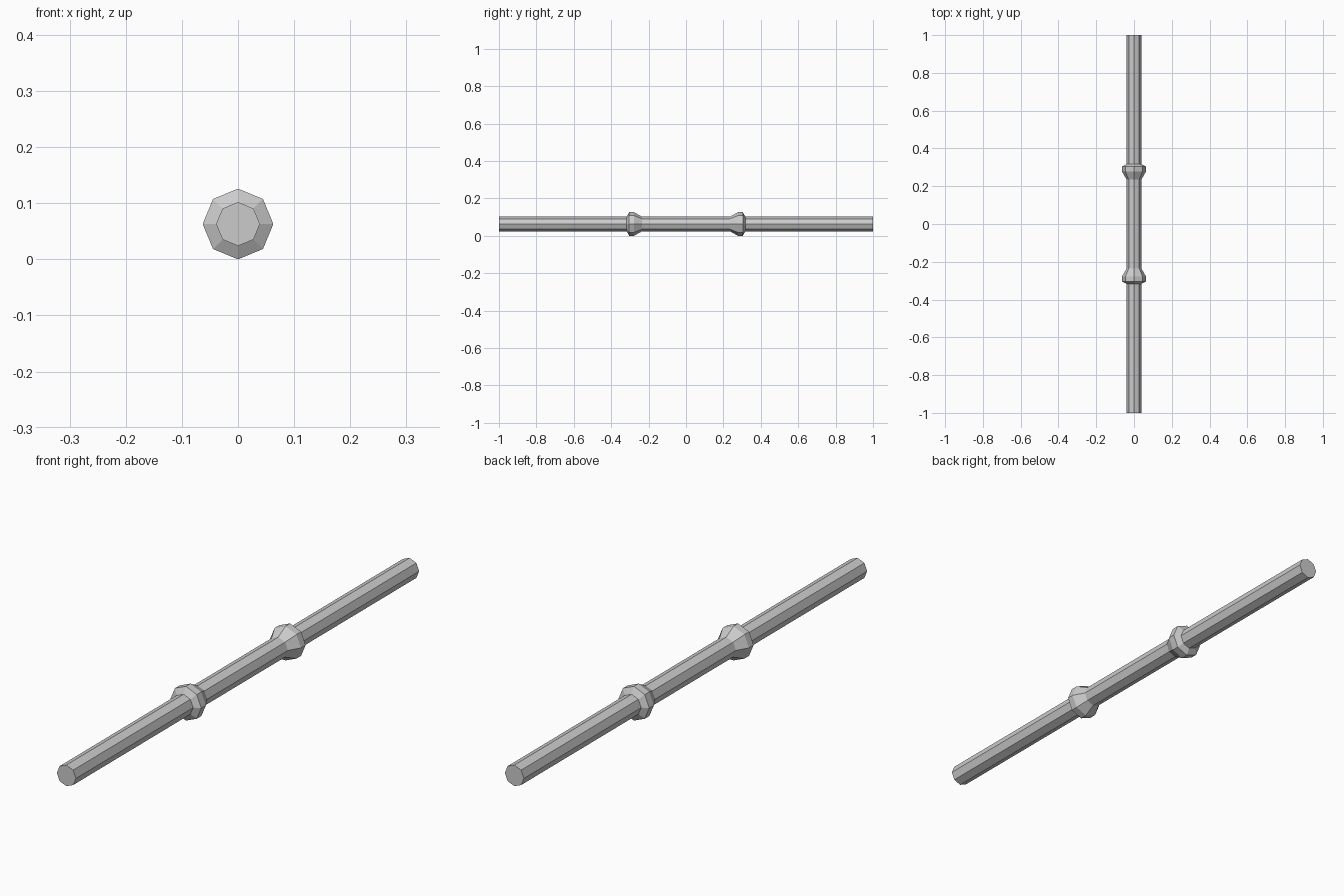
import bpy, bmesh, math

if "Cube" in bpy.data.objects:
    bpy.data.objects.remove(bpy.data.objects["Cube"])

AXIS_Z = 0.063
SIDES = 8


def lathe(name, profile):
    """Closed eight-sided solid along y from (y, radius) stations."""
    bm = bmesh.new()
    rings = []
    for y, r in profile:
        rings.append([bm.verts.new((r * math.cos(i * math.tau / SIDES), y,
                                    AXIS_Z + r * math.sin(i * math.tau / SIDES)))
                      for i in range(SIDES)])
    for a, b in zip(rings, rings[1:]):
        for i in range(SIDES):
            j = (i + 1) % SIDES
            bm.faces.new((a[i], a[j], b[j], b[i]))
    bm.faces.new(rings[0])
    bm.faces.new(rings[-1])
    bmesh.ops.recalc_face_normals(bm, faces=bm.faces)
    mesh = bpy.data.meshes.new(name)
    bm.to_mesh(mesh)
    bm.free()
    bpy.context.collection.objects.link(bpy.data.objects.new(name, mesh))


# One continuous rod: half profile from the grip centre out, mirrored
R = 0.039
half = [(0.235, R),      # grip flares into collar
        (0.277, 0.063),  # collar band
        (0.304, 0.063),
        (0.317, R),      # steep outer shoulder
        (1.0, R)]        # plain end
lathe("rod_with_collars", [(-y, r) for y, r in reversed(half)] + half)
